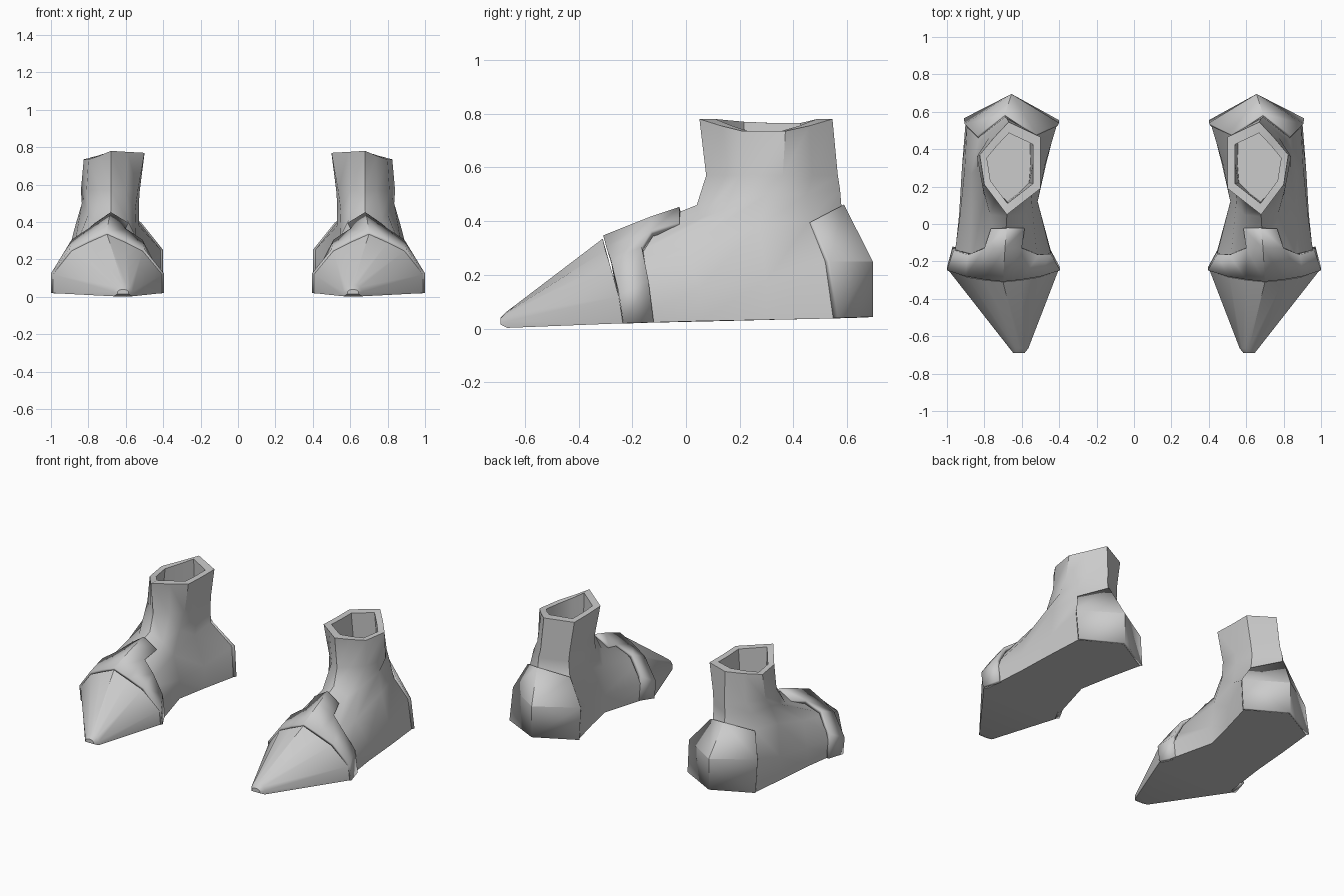
import bpy, bmesh
from mathutils import Vector

grey = bpy.data.materials.new("light_grey")
grey.diffuse_color = (0.6, 0.6, 0.6, 1)


def part(name, rows, closed=True, caps=(), thickness=0.0, angle=40, extra=None):
    """Skin rows of points into a surface; a mirror makes the other boot."""
    bm = bmesh.new()
    vs = [[bm.verts.new(p) for p in r] for r in rows]
    n = len(rows[0])
    for a, b in zip(vs, vs[1:]):
        for i in range(n if closed else n - 1):
            j = (i + 1) % n
            bm.faces.new((a[i], a[j], b[j], b[i]))
    for c in caps:
        bm.faces.new(vs[c])
    if extra:  # tab continuing from part of the last row
        start, pts = extra
        tab = [bm.verts.new(p) for p in pts]
        for i in range(len(tab) - 1):
            k = start + i
            bm.faces.new((vs[-1][k], vs[-1][k + 1], tab[i + 1], tab[i]))
    bmesh.ops.recalc_face_normals(bm, faces=bm.faces)
    if thickness:  # open plates must face away from the boot's core
        core = Vector((0.67, 0.15, 0.1))
        if sum((f.calc_center_median() - core).dot(f.normal) for f in bm.faces) < 0:
            bmesh.ops.reverse_faces(bm, faces=bm.faces)
    me = bpy.data.meshes.new(name)
    bm.to_mesh(me)
    bm.free()
    me.materials.append(grey)
    ob = bpy.data.objects.new(name, me)
    bpy.context.collection.objects.link(ob)
    if thickness:
        s = ob.modifiers.new("thickness", 'SOLIDIFY')
        s.thickness = thickness
        s.offset = -1
    ob.modifiers.new("pair", 'MIRROR')
    bpy.ops.object.select_all(action='DESELECT')
    ob.select_set(True)
    bpy.context.view_layer.objects.active = ob
    bpy.ops.object.shade_smooth_by_angle(angle=angle * 0.0174533)
    return ob


# Boot body: rings from sole to rim, each starting at the front, outer side first
sole = [(.70, -.24, .02), (.965, -.235, .02), (.935, .05, .028), (.92, .3, .033), (.9, .55, .038),
        (.655, .68, .042), (.412, .545, .038), (.47, .32, .033), (.515, .12, .028), (.42, -.235, .02)]
side = [(.70, -.25, .14), (.97, -.235, .13), (.93, .05, .15), (.905, .3, .18), (.893, .52, .25),
        (.655, .678, .25), (.412, .53, .25), (.475, .32, .18), (.515, .12, .15), (.425, -.235, .13)]
upper = [(.70, -.30, .325), (.88, -.26, .245), (.87, 0, .30), (.87, .27, .38), (.83, .46, .40),
         (.69, .578, .46), (.53, .47, .40), (.53, .3, .38), (.545, .1, .32), (.51, -.26, .245)]
instep = [(.68, .04, .46), (.77, .05, .41), (.80, .14, .44), (.835, .30, .50), (.81, .45, .50),
          (.69, .573, .52), (.535, .475, .50), (.53, .33, .50), (.55, .17, .46), (.59, .05, .41)]
ankle = [(.68, .075, .57), (.74, .13, .57), (.81, .2, .57), (.84, .36, .57), (.77, .47, .57),
         (.68, .565, .57), (.53, .47, .57), (.525, .33, .57), (.535, .2, .57), (.6, .135, .57)]
rim = [(.68, .05, .78), (.74, .13, .755), (.80, .21, .735), (.825, .37, .735), (.75, .46, .755),
       (.67, .545, .78), (.50, .465, .765), (.50, .33, .765), (.50, .19, .77), (.59, .12, .775)]


def shrink(ring, f, z=None):
    return [(.665 + (x - .665) * f, .3 + (y - .3) * f, h if z is None else z) for x, y, h in ring]


part("boot_body", [sole, side, upper, instep, ankle, rim, shrink(rim, .76), shrink(ankle, .8, .5)],
     caps=(0, -1))

# Toe cap: tapering loft to a small blunt tip
cap_back = [(.99, -.235, .02), (.99, -.25, .12), (.89, -.285, .245), (.80, -.3, .29), (.70, -.31, .335),
            (.60, -.3, .29), (.51, -.285, .245), (.405, -.25, .12), (.405, -.235, .02)]


def tip_ring(y, w, z0, z1):
    prof = [(1, 0), (1, .4), (.75, .8), (.4, .95), (0, 1)]
    prof += [(-x, z) for x, z in prof[-2::-1]]
    return [(.615 + x * w, y, z0 + z * (z1 - z0)) for x, z in prof]


part("toe_cap", [cap_back, tip_ring(-.665, .05, .003, .065), tip_ring(-.69, .03, .015, .04)],
     caps=(0, -1))

# Overlay band behind the toe cap, with a tongue up the instep
band_front = [(1.0, -.232, .02), (1.0, -.248, .125), (.90, -.28, .255), (.80, -.297, .305), (.70, -.308, .347),
              (.60, -.297, .305), (.50, -.28, .255), (.395, -.248, .125), (.395, -.232, .02)]
band_back = [(.97, -.12, .024), (.965, -.14, .18), (.89, -.165, .305), (.80, -.13, .365), (.69, -.13, .418),
             (.60, -.13, .365), (.51, -.165, .305), (.445, -.16, .18), (.445, -.14, .024)]
tongue = [(.765, -.025, .395), (.68, -.025, .453), (.585, -.025, .395)]
part("instep_band", [band_front, band_back], closed=False, thickness=.025, extra=(3, tongue))

# Faceted heel counter
part("heel_counter", [
    [(.91, .565, .04), (.655, .695, .044), (.40, .555, .04)],
    [(.905, .535, .25), (.655, .695, .25), (.40, .54, .25)],
    [(.84, .47, .40), (.69, .588, .462), (.52, .48, .40)]],
    closed=False, thickness=.02, angle=20)
